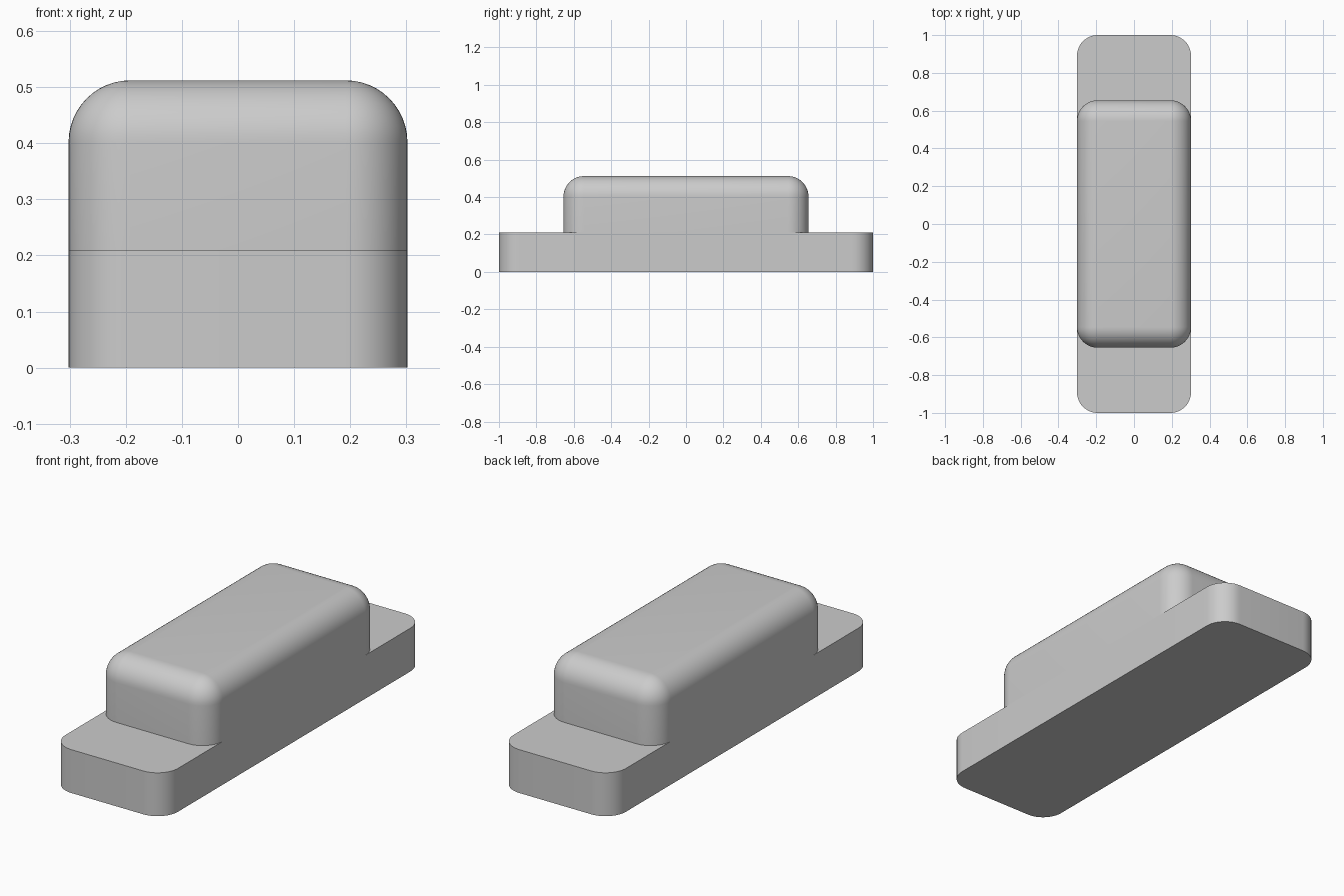
import bpy, bmesh, math

if "Cube" in bpy.data.objects:
    bpy.data.objects.remove(bpy.data.objects["Cube"])

HALF_W, R, SEG = 0.302, 0.11, 12
BASE_L, CAP_L = 1.0, 0.655
BASE_TOP, CAP_TOP = 0.21, 0.512

grey = bpy.data.materials.new("plain grey")
grey.diffuse_color = (0.6, 0.6, 0.6, 1)
grey.use_nodes = True
grey.node_tree.nodes["Principled BSDF"].inputs["Base Color"].default_value = grey.diffuse_color


def front_arc(half_l, inset=0.0):
    """Rounded front end, from the left side round to the right side."""
    r, pts = R - inset, []
    for cx, start in ((-(HALF_W - R), math.pi), (HALF_W - R, 1.5 * math.pi)):
        for i in range(SEG + 1):
            a = start + i / SEG * math.pi / 2
            pts.append((cx + r * math.cos(a), -(half_l - R) + r * math.sin(a)))
    return pts


def turned(pts):
    return [(-x, -y) for x, y in pts]


def ring(bm, pts, z):
    return [bm.verts.new((x, y, z)) for x, y in pts]


def bridge(bm, low, high):
    n = len(low)
    for i in range(n):
        j = (i + 1) % n
        bm.faces.new((low[i], low[j], high[j], high[i]))


def finish(bm, name):
    bmesh.ops.remove_doubles(bm, verts=bm.verts, dist=1e-5)
    mesh = bpy.data.meshes.new(name)
    bm.to_mesh(mesh)
    bm.free()
    mesh.materials.append(grey)
    ob = bpy.data.objects.new(name, mesh)
    bpy.context.collection.objects.link(ob)
    bpy.ops.object.select_all(action='DESELECT')
    ob.select_set(True)
    bpy.context.view_layer.objects.active = ob
    bpy.ops.object.shade_smooth_by_angle(angle=math.radians(30))


# base plate: long rounded slab, its side edges split where the cap begins
bm = bmesh.new()
y = CAP_L - R
half = [(-HALF_W, -y)] + front_arc(BASE_L) + [(HALF_W, -y)]
outline = half + turned(half)
low, high = ring(bm, outline, 0), ring(bm, outline, BASE_TOP)
bridge(bm, low, high)
bm.faces.new(low[::-1])
# shelves at both ends, cut to the rounded ends of the cap
cap_end = front_arc(CAP_L)[1:-1][::-1]
n = len(half)
bm.faces.new(high[:n] + ring(bm, cap_end, BASE_TOP))
bm.faces.new(high[n:] + ring(bm, turned(cap_end), BASE_TOP))
finish(bm, "base_plate")

# raised cap: straight rounded walls and a rolled-over top edge
bm = bmesh.new()
levels = [(0.0, BASE_TOP)]
for i in range(SEG + 1):
    a = i / SEG * math.pi / 2
    levels.append((R * (1 - math.cos(a)), CAP_TOP - R + R * math.sin(a)))
rings = []
for inset, z in levels:
    end = front_arc(CAP_L, inset)
    rings.append(ring(bm, end + turned(end), z))
for a, b in zip(rings, rings[1:]):
    bridge(bm, a, b)
# flat top between the four corner points
bm.faces.new([rings[-1][k * (SEG + 1)] for k in range(4)])
finish(bm, "raised_cap")
